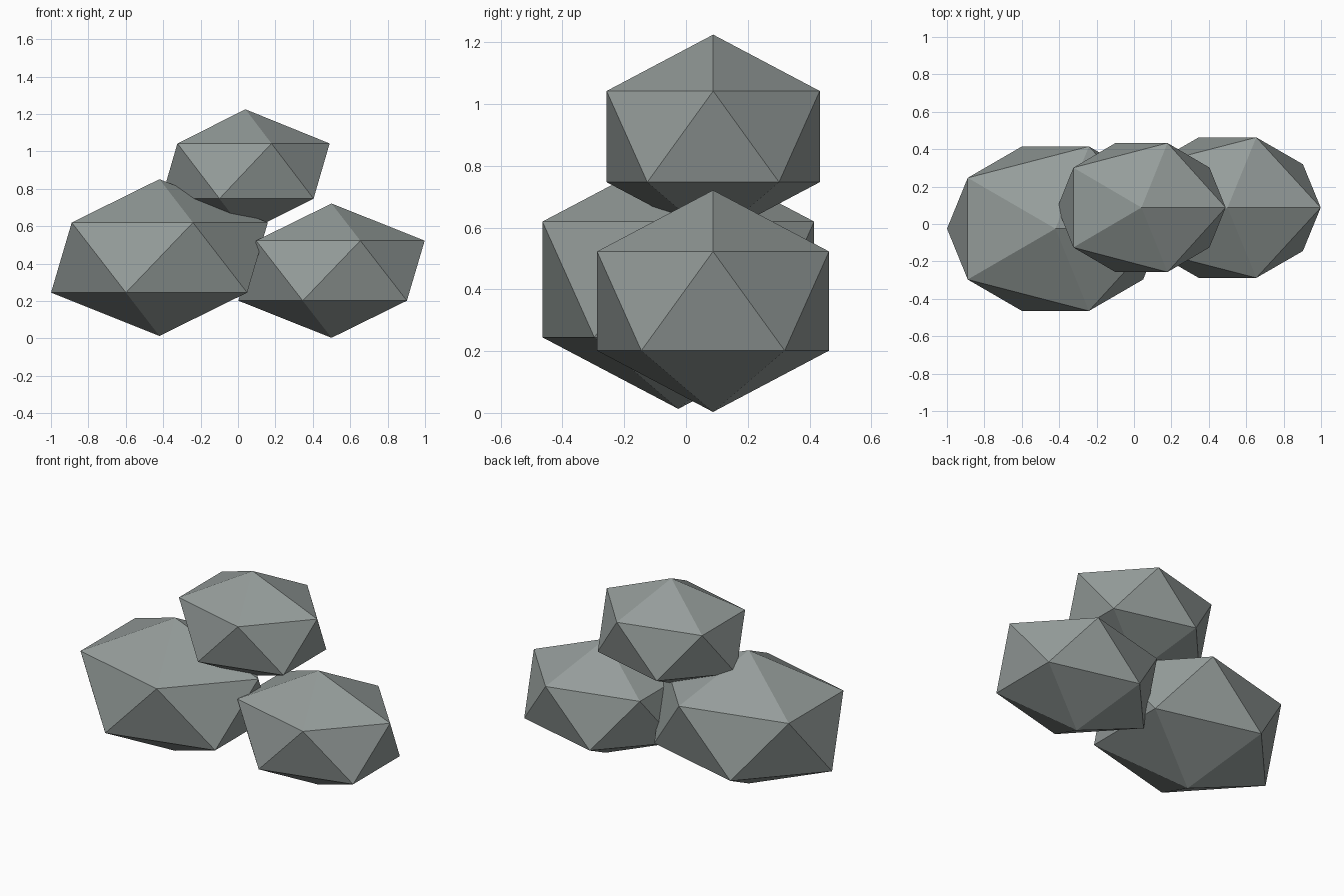
import bpy

if "Cube" in bpy.data.objects:
    bpy.data.objects.remove(bpy.data.objects["Cube"])

# One flat stone colour
stone = bpy.data.materials.new("grey_stone")
stone.diffuse_color = (0.30, 0.335, 0.325, 1.0)
stone.use_nodes = True
stone.node_tree.nodes["Principled BSDF"].inputs["Base Color"].default_value = stone.diffuse_color


def rock(name, center, radii):
    """A faceted boulder: a stretched 20-sided icosphere."""
    bpy.ops.mesh.primitive_ico_sphere_add(subdivisions=1, radius=1, location=center)
    ob = bpy.context.object
    ob.name = name
    ob.scale = radii
    bpy.ops.object.transform_apply(location=False, rotation=False, scale=True)
    bpy.ops.object.shade_flat()
    ob.data.materials.append(stone)
    return ob


# Two boulders on the ground, one resting on top
rock("large_left_rock", (-0.42, -0.025, 0.432), (0.648, 0.517, 0.419))
rock("right_rock", (0.50, 0.0875, 0.362), (0.557, 0.4415, 0.359))
rock("top_rock", (0.04, 0.088, 0.8945), (0.503, 0.4056, 0.330))
